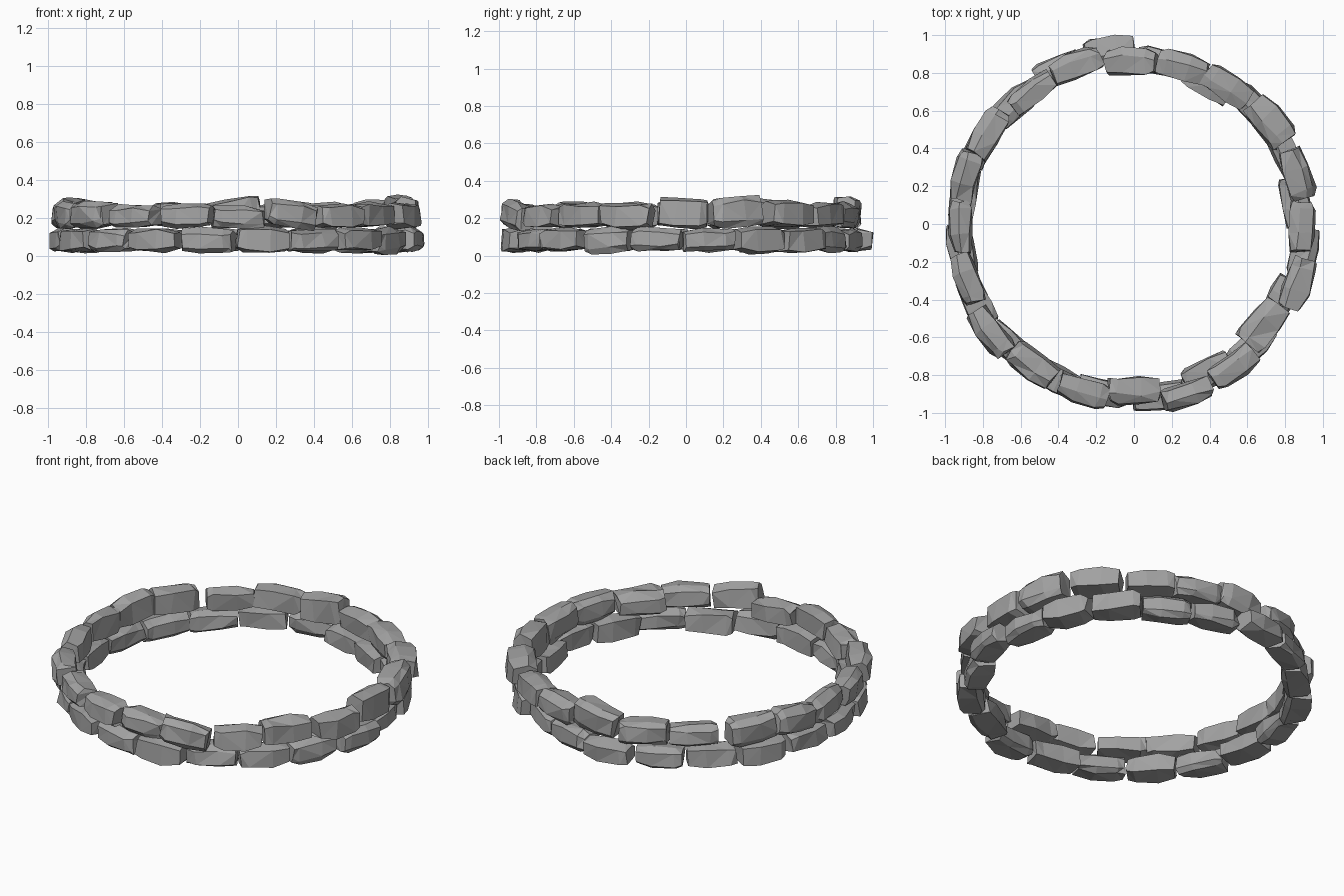
import bpy, bmesh, random
from math import cos, sin, radians
from mathutils import Matrix, Vector

random.seed(7)
if "Cube" in bpy.data.objects:
    bpy.data.objects.remove(bpy.data.objects["Cube"], do_unlink=True)

stone_grey = bpy.data.materials.new("stone grey")
stone_grey.use_nodes = True
GREY = (0.36, 0.36, 0.36, 1)
stone_grey.diffuse_color = GREY
stone_grey.node_tree.nodes["Principled BSDF"].inputs["Base Color"].default_value = GREY

# Rough six-sided cross-section: (radial, vertical) fractions of the half size
SECTION = [(-1, -0.8), (0.65, -1), (1, -0.6), (0.95, 0.6), (0.3, 1), (-0.92, 0.8)]
# Stations along a stone: (position, section scale)
STATIONS = [(-0.5, 0.86), (-0.34, 1), (0.14, 1.04), (0.5, 0.86)]


def stone(name, angle, radius, bottom, top, length, width, tilt, yaw):
    """Chiselled block that follows the ring, with flat ends and uneven facets."""
    bm = bmesh.new()
    height = top - bottom
    flip = random.choice((-1, 1))
    side = random.choice((-1, 1))
    loops = []
    for pos, scale in STATIONS:
        x = pos * length * flip
        bend = -0.8 * x * x / (2 * radius) + 0.004
        ring = []
        for u, v in SECTION:
            y = bend + side * u * scale * width / 2 + random.uniform(-0.01, 0.01)
            z = v * scale * height / 2 + random.uniform(-0.009, 0.009)
            ring.append(bm.verts.new((x + random.uniform(-0.009, 0.009), y, z)))
        loops.append(ring)
    count = len(SECTION)
    for a, b in zip(loops, loops[1:]):
        for i in range(count):
            j = (i + 1) % count
            bm.faces.new((a[i], a[j], b[j], b[i]))
    bm.faces.new(loops[0])
    bm.faces.new(loops[-1])
    bmesh.ops.triangulate(bm, faces=bm.faces[:])
    bmesh.ops.recalc_face_normals(bm, faces=bm.faces[:])

    # Local x runs along the ring, local y points outward
    a = radians(angle)
    place = (Matrix.Translation(Vector((radius * cos(a), radius * sin(a), (bottom + top) / 2)))
             @ Matrix.Rotation(a - radians(90 - yaw), 4, "Z")
             @ Matrix.Rotation(radians(tilt), 4, "Y"))
    bm.transform(place)
    mesh = bpy.data.meshes.new(name)
    bm.to_mesh(mesh)
    bm.free()
    mesh.materials.append(stone_grey)
    bpy.context.collection.objects.link(bpy.data.objects.new(name, mesh))


# Upper course: angle, radius, top height, tilt, width
UPPER = [(91, .86, .31, -10, .14), (73, .87, .28, 0, .14), (56, .88, .28, 3, .14),
         (37, .9, .3, -2, .16), (17, .905, .32, 5, .14), (-1, .89, .31, -3, .13),
         (-20, .92, .28, 0, .14), (-38, .87, .28, 0, .17), (-55, .92, .27, 0, .13),
         (-73, .945, .29, -10, .12), (-90, .88, .26, -3, .14), (-107, .92, .28, 0, .13),
         (-126, .92, .27, 0, .14), (-143, .95, .29, 3, .13), (-162, .93, .28, 0, .12),
         (-179, .915, .29, 4, .11), (164, .925, .3, -4, .13), (148, .91, .3, 5, .13),
         (128, .88, .265, 0, .12), (110, .895, .28, 4, .13)]
for n, (angle, radius, top, tilt, width) in enumerate(UPPER, 1):
    stone(f"upper_stone_{n}", angle, radius, 0.15, top, 0.265, width, tilt,
          random.uniform(-2, 2))

# Lower course: offset by half a stone, with some pushed in or out
LOWER_RADII = [.92, .88, .9, .87, .91, .86, .885, .88, .84, .865,
               .93, .91, .89, .91, .915, .92, .93, .92, .915, .9]
for n, radius in enumerate(LOWER_RADII):
    stone(f"lower_stone_{n + 1}", -82 + 18 * n, radius, random.uniform(0.015, 0.028),
          random.uniform(0.14, 0.15), 0.265, 0.135, random.uniform(-2, 2),
          random.uniform(-2, 2))
